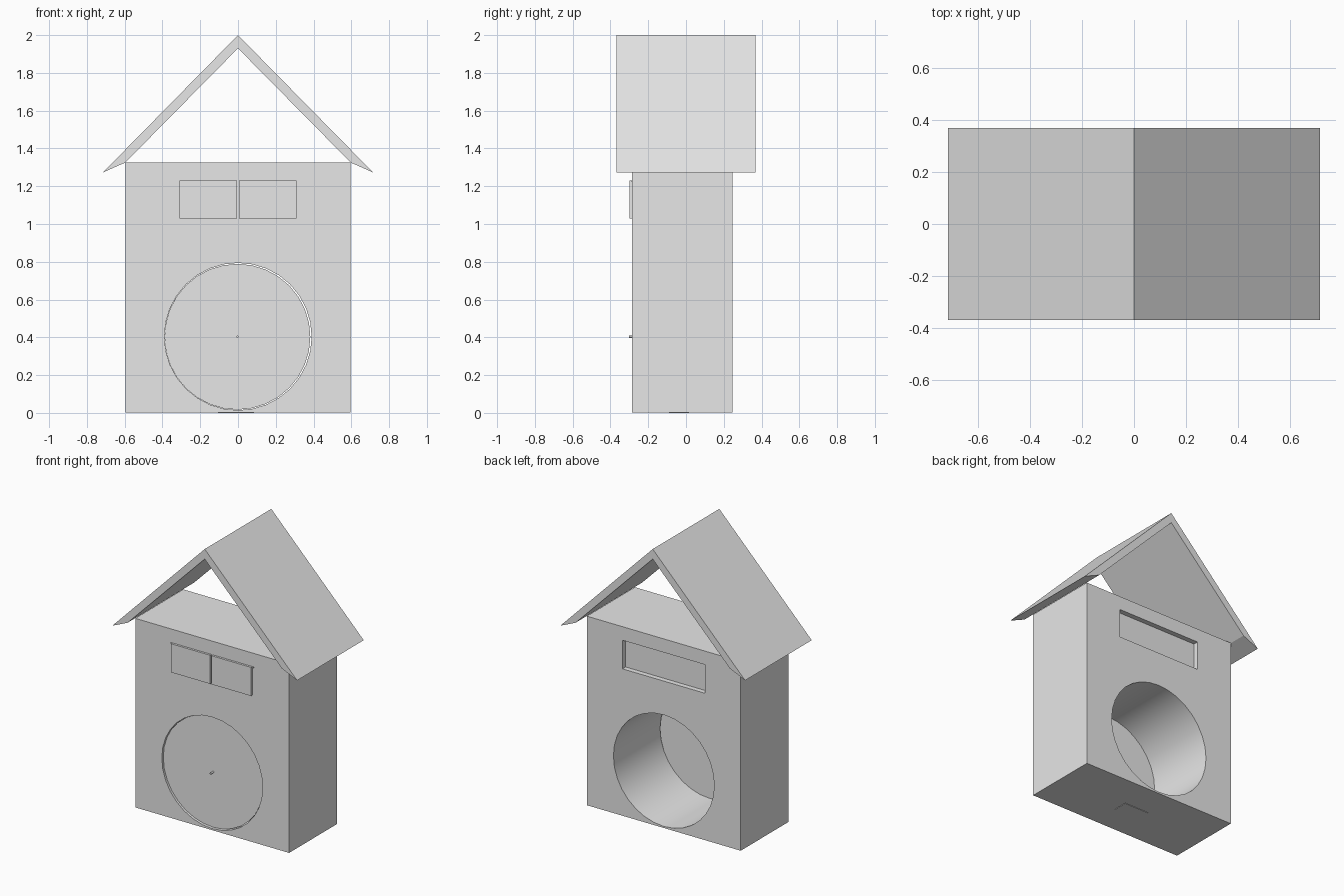
import bpy, bmesh, math
from mathutils import Matrix

if "Cube" in bpy.data.objects:
    bpy.data.objects.remove(bpy.data.objects["Cube"], do_unlink=True)

GREY = (0.8, 0.8, 0.8, 1)
mat = bpy.data.materials.new("plain grey")
mat.use_nodes = True
mat.diffuse_color = GREY
mat.node_tree.nodes["Principled BSDF"].inputs["Base Color"].default_value = GREY


def finish(name, bm):
    bmesh.ops.recalc_face_normals(bm, faces=bm.faces)
    mesh = bpy.data.meshes.new(name)
    bm.to_mesh(mesh)
    bm.free()
    mesh.materials.append(mat)
    ob = bpy.data.objects.new(name, mesh)
    bpy.context.collection.objects.link(ob)
    return ob


def box(name, x, y, z):
    bm = bmesh.new()
    bmesh.ops.create_cube(bm, size=1)
    for v in bm.verts:
        for i, (lo, hi) in enumerate((x, y, z)):
            v.co[i] = lo if v.co[i] < 0 else hi
    return finish(name, bm)


def disc(name, x, z, radius, y, segments=32):
    # Cylinder lying along the depth axis
    bm = bmesh.new()
    place = Matrix.Translation((x, sum(y) / 2, z)) @ Matrix.Rotation(math.pi / 2, 4, "X")
    bmesh.ops.create_cone(bm, cap_ends=True, segments=segments, radius1=radius,
                          radius2=radius, depth=y[1] - y[0], matrix=place)
    return finish(name, bm)


def smooth(ob):
    bpy.ops.object.select_all(action="DESELECT")
    ob.select_set(True)
    bpy.context.view_layer.objects.active = ob
    bpy.ops.object.shade_smooth_by_angle(angle=math.radians(30))


def cut(ob, cutter):
    mod = ob.modifiers.new("cut", "BOOLEAN")
    mod.operation = "DIFFERENCE"
    mod.solver = "EXACT"
    mod.object = cutter
    bpy.context.view_layer.objects.active = ob
    bpy.ops.object.modifier_apply(modifier=mod.name)
    bpy.data.objects.remove(cutter, do_unlink=True)


FRONT, BACK = -0.285, 0.245

# Case with a round bore through it and a shallow recess in the back
case = box("case", (-0.595, 0.595), (FRONT, BACK), (0.003, 1.325))
cut(case, disc("bore_cutter", 0, 0.404, 0.39, (-0.5, 0.5)))
cut(case, box("recess_cutter", (-0.32, 0.32), (BACK - 0.035, 0.4), (1.03, 1.23)))
smooth(case)

# Small plate on the underside
box("base_plate", (-0.105, 0.085), (-0.09, 0.015), (0, 0.003))

# Dial set just inside the front of the bore, with its pivot
dial = disc("dial", -0.003, 0.403, 0.386, (-0.27, -0.26))
smooth(dial)
disc("hand_pivot", -0.003, 0.403, 0.006, (-0.302, -0.265), 12)

# Pair of doors with a hinge tab at each outer top corner
for side, name in ((-1, "right"), (1, "left")):
    def span(a, b):
        return sorted((side * a, side * b))
    box(name + "_door", span(0.006, 0.31), (-0.3, FRONT), (1.03, 1.23))
    box(name + "_hinge", span(0.31, 0.322), (-0.292, FRONT), (1.225, 1.231))

# Gabled roof: a chevron profile extruded along the depth
profile = [(0, 2), (0.715, 1.273), (0.597, 1.325), (0, 1.93),
           (-0.597, 1.325), (-0.715, 1.273)]
bm = bmesh.new()
face = bm.faces.new([bm.verts.new((x, -0.368, z)) for x, z in profile])
ext = bmesh.ops.extrude_face_region(bm, geom=[face])
bmesh.ops.translate(bm, vec=(0, 0.736, 0),
                    verts=[g for g in ext["geom"] if isinstance(g, bmesh.types.BMVert)])
finish("roof", bm)
